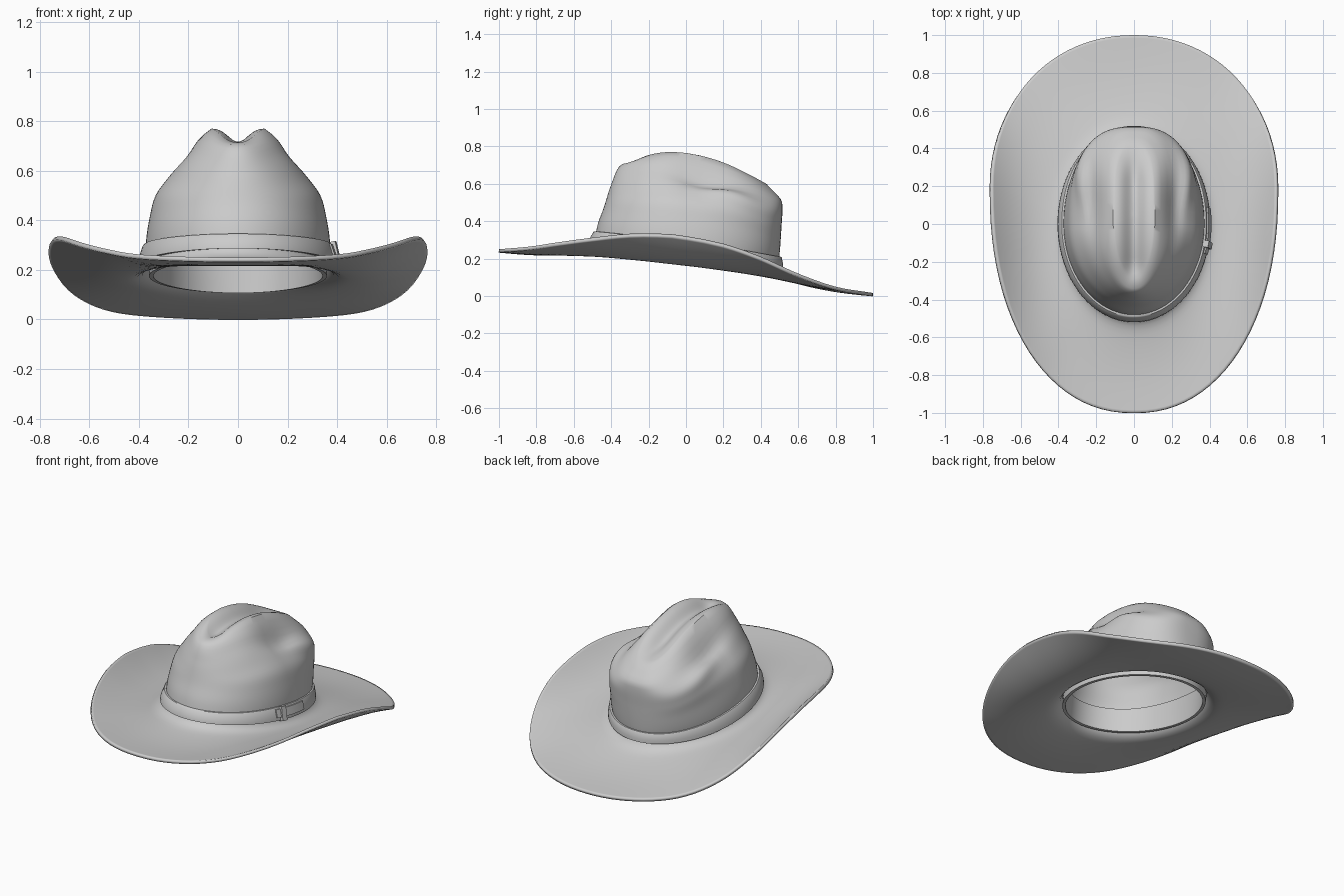
import bpy, bmesh
from math import sin, cos, pi, exp
from mathutils import Vector

if "Cube" in bpy.data.objects:
    bpy.data.objects.remove(bpy.data.objects["Cube"])

N = 96
TH = [2 * pi * j / N for j in range(N)]


def interp(pts, v):
    """Smooth curve through (position, value) pairs."""
    v = min(max(v, pts[0][0]), pts[-1][0])
    n = len(pts)
    i = next((k for k in range(n - 1) if v <= pts[k + 1][0]), n - 2)

    def slope(k):
        a, b = pts[max(k - 1, 0)], pts[min(k + 1, n - 1)]
        return (b[1] - a[1]) / (b[0] - a[0])
    (x0, y0), (x1, y1) = pts[i], pts[i + 1]
    d = x1 - x0
    t = (v - x0) / d
    return ((2*t**3 - 3*t*t + 1) * y0 + (t**3 - 2*t*t + t) * d * slope(i)
            + (3*t*t - 2*t**3) * y1 + (t**3 - t*t) * d * slope(i + 1))


def smooth(a, b, v):
    t = min(max((v - a) / (b - a), 0), 1)
    return t * t * (3 - 2 * t)


def spow(v, p):
    return (abs(v) ** p) * (1 if v >= 0 else -1)


def grid(name, rows, wrap=True, loop=False, cap=False):
    """Skin rows of points; wrap joins each row's ends, loop joins last row to first."""
    bm = bmesh.new()
    vs = [[bm.verts.new(p) for p in r] for r in rows]
    m, n = len(rows), len(rows[0])
    for i in range(m if loop else m - 1):
        for j in range(n if wrap else n - 1):
            a, b = vs[i], vs[(i + 1) % m]
            k = (j + 1) % n
            bm.faces.new((a[j], a[k], b[k], b[j]))
    if cap:
        bm.faces.new([r[0] for r in vs])
        bm.faces.new([r[-1] for r in vs][::-1])
    bmesh.ops.remove_doubles(bm, verts=bm.verts, dist=1e-5)
    if loop:
        bmesh.ops.recalc_face_normals(bm, faces=bm.faces)
    me = bpy.data.meshes.new(name)
    bm.to_mesh(me)
    bm.free()
    ob = bpy.data.objects.new(name, me)
    bpy.context.collection.objects.link(ob)
    shade(ob)
    return ob


def shade(ob):
    bpy.ops.object.select_all(action='DESELECT')
    ob.select_set(True)
    bpy.context.view_layer.objects.active = ob
    bpy.ops.object.shade_smooth_by_angle(angle=0.7)


# Crown profiles: half width, front reach, back reach by height; ridge height by y
WIDTH = [(0, .375), (.18, .37), (.35, .355), (.49, .335), (.61, .295), (.74, .25),
         (.84, .205), (.93, .165), (1, .11)]
FRONT = [(0, .49), (.23, .47), (.43, .44), (.72, .40), (.95, .35), (1, .29)]
BACK = [(0, .49), (.15, .50), (.5, .51), (.82, .515), (.9, .50), (1, .43)]
RIDGE = [(-.5, .70), (-.35, .725), (-.2, .76), (-.08, .772), (.05, .76), (.2, .717),
         (.35, .645), (.45, .59), (.52, .56)]
EDGE = [(-1, .25), (-.83, .265), (-.7, .285), (-.5, .312), (-.3, .333), (-.1, .332),
        (0, .32), (.2, .28), (.4, .21), (.6, .12), (.8, .05), (1, .016)]


def crown_z(x, y, h):
    base = .23 - .14 * y
    z = base + h * (interp(RIDGE, y) - base)
    # centre crease and the two side dents
    z -= .055 * exp(-(x / .055) ** 2) * smooth(-.37, -.2, y) * (1 - smooth(.2, .45, y)) * h ** 4
    z -= (.07 * smooth(.3, .7, h) * exp(-((abs(x) - .215) / .06) ** 2)
          * exp(-((y - .12) / .2) ** 2))
    return z


def crown(th, h):
    c, s = cos(th), sin(th)
    p = 2 / (2 + h) if s > 0 else 1
    y = spow(s, p) * interp(BACK if s > 0 else FRONT, h)
    x = spow(c, p) * interp(WIDTH, h)
    x *= 1 + .25 * exp(-((h - .75) / .2) ** 2) * smooth(0, .35, y)
    return Vector((x, y, crown_z(x, y, h)))


def brim(th, t):
    c, s = cos(th), sin(th)
    p = 2 / 2.1 if s > 0 else 2 / 2.2
    outer = Vector((.753 * spow(c, p), .2 + spow(s, p) * (.8 if s > 0 else 1.2), 0))
    inner = crown(th, 0)
    outer.z = interp(EDGE, outer.y)
    q = inner.lerp(outer, t)
    zi = inner.z - .05
    q.z = (zi + (outer.z - zi) * t ** (1 + 1.2 * c * c)
           - .015 * sin(pi * t) + .05 * exp(-t / .05))
    return q


# Felt body: brim, wall and creased top in one shell
rows = [[brim(th, t) for th in TH]
        for t in (1, .97, .9, .82, .74, .66, .58, .5, .42, .34, .27, .2, .15, .1, .06, .03)]
rows += [[crown(th, i / 26) for th in TH] for i in range(27)]
for i in range(11, -1, -1):
    ring = []
    for th in TH:
        q = Vector((0, .05, 0)).lerp(crown(th, 1), i / 12)
        ring.append((q.x, q.y, crown_z(q.x, q.y, 1)))
    rows.append(ring)
body = grid("felt_body", rows)
mod = body.modifiers.new("thickness", 'SOLIDIFY')
mod.thickness = .018
mod.offset = -1


def around(th, out, h, dz=0):
    """Point on the crown wall pushed outward by out and raised by dz."""
    d = Vector((cos(th) / .375, sin(th) / .49, 0)).normalized()
    return crown(th, h) + d * out + Vector((0, 0, dz))


def strip(name, profile, angles, closed=True):
    grid(name, [[around(th, *p) for th in angles] for p in profile],
         wrap=closed, loop=True, cap=not closed)


# Hat band, inner sweatband and overlapping strap end
strip("hat_band", [(-.005, 0, -.012), (.03, 0, -.012), (.028, .02), (.014, .11),
                   (.010, .12), (-.005, .12)], TH)
strip("sweatband", [(-.016, 0, -.055), (-.034, 0, -.055), (-.034, .2), (-.016, .2)], TH)
strip("strap_end", [(.01, .015), (.036, .015), (.022, .105), (.005, .105)],
      [-.32 + .48 * i / 12 for i in range(13)], closed=False)

# Keeper loop on the right side of the band
bpy.ops.mesh.primitive_cube_add(size=1, location=around(-.22, .026, .05))
keeper = bpy.context.object
keeper.name = "keeper_loop"
keeper.scale = (.028, .036, .085)
keeper.rotation_euler = (-.1, -.25, -.16)
bev = keeper.modifiers.new("soft_edges", 'BEVEL')
bev.width = .006
bev.segments = 3
shade(keeper)
